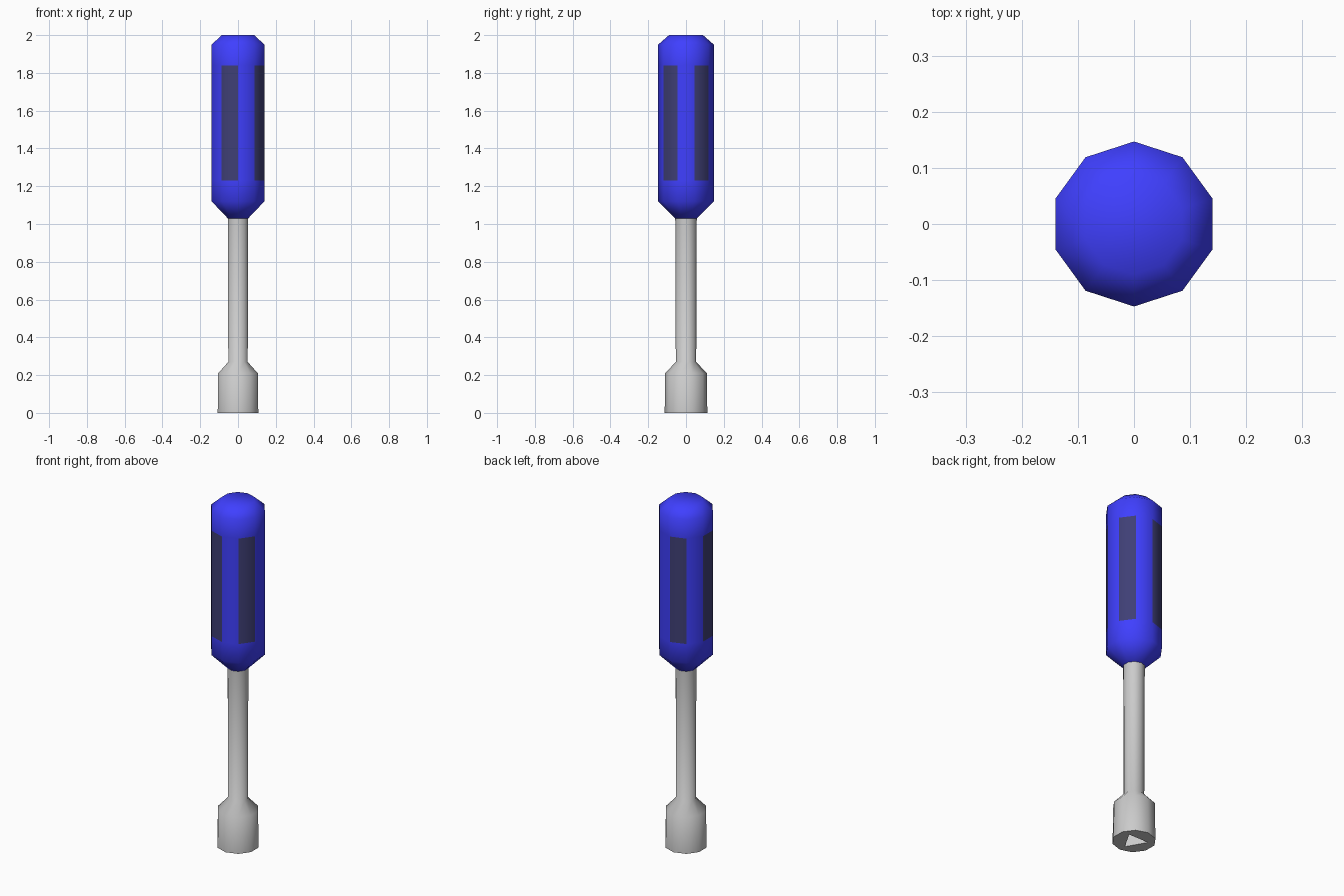
import bpy, bmesh
from math import cos, sin, pi, radians

if "Cube" in bpy.data.objects:
    bpy.data.objects.remove(bpy.data.objects["Cube"])

SIDES = 10


def material(name, colour):
    mat = bpy.data.materials.new(name)
    mat.diffuse_color = (*colour, 1)
    mat.use_nodes = True
    mat.node_tree.nodes["Principled BSDF"].inputs["Base Color"].default_value = mat.diffuse_color
    return mat


def lathe(name, profile, sides=SIDES, mats=(), panel_band=None, smooth=True):
    """Closed solid from (radius, z) rings; one corner points to -y."""
    bm = bmesh.new()
    rings = []
    for r, z in profile:
        angles = [-pi / 2 + 2 * pi * i / sides for i in range(sides)]
        rings.append([bm.verts.new((r * cos(a), r * sin(a), z)) for a in angles])
    for band, (low, high) in enumerate(zip(rings, rings[1:])):
        for i in range(sides):
            j = (i + 1) % sides
            face = bm.faces.new((low[i], low[j], high[j], high[i]))
            # Every second face of the panel band takes the dark material
            if band == panel_band and i % 2 == 1:
                face.material_index = 1
    bm.faces.new(rings[0][::-1])
    bm.faces.new(rings[-1])
    for face in bm.faces:
        face.smooth = smooth
    bm.normal_update()
    mesh = bpy.data.meshes.new(name)
    bm.to_mesh(mesh)
    bm.free()
    for mat in mats:
        mesh.materials.append(mat)
    if smooth:
        mesh.set_sharp_from_angle(angle=radians(65))
    obj = bpy.data.objects.new(name, mesh)
    bpy.context.collection.objects.link(obj)
    return obj


blue = material("blue_plastic", (0.05, 0.05, 1.0))
dark = material("dark_grip", (0.05, 0.05, 0.18))

# Ten-sided handle with five flush grip panels
lathe("handle",
      [(0.057, 1.03), (0.147, 1.12), (0.147, 1.23), (0.147, 1.84),
       (0.147, 1.95), (0.09, 2.0)],
      mats=(blue, dark), panel_band=2)

# Shaft flaring into the socket head
shaft = lathe("shaft_and_socket",
              [(0.113, 0.0), (0.110, 0.21), (0.054, 0.27), (0.057, 1.04)])

# Triangular recess in the underside of the socket
cutter = lathe("recess_cutter", [(0.073, -0.1), (0.073, 0.17)], sides=3, smooth=False)
cutter.hide_render = True
cutter.display_type = 'WIRE'
cut = shaft.modifiers.new("triangular_recess", 'BOOLEAN')
cut.operation = 'DIFFERENCE'
cut.solver = 'EXACT'
cut.object = cutter
